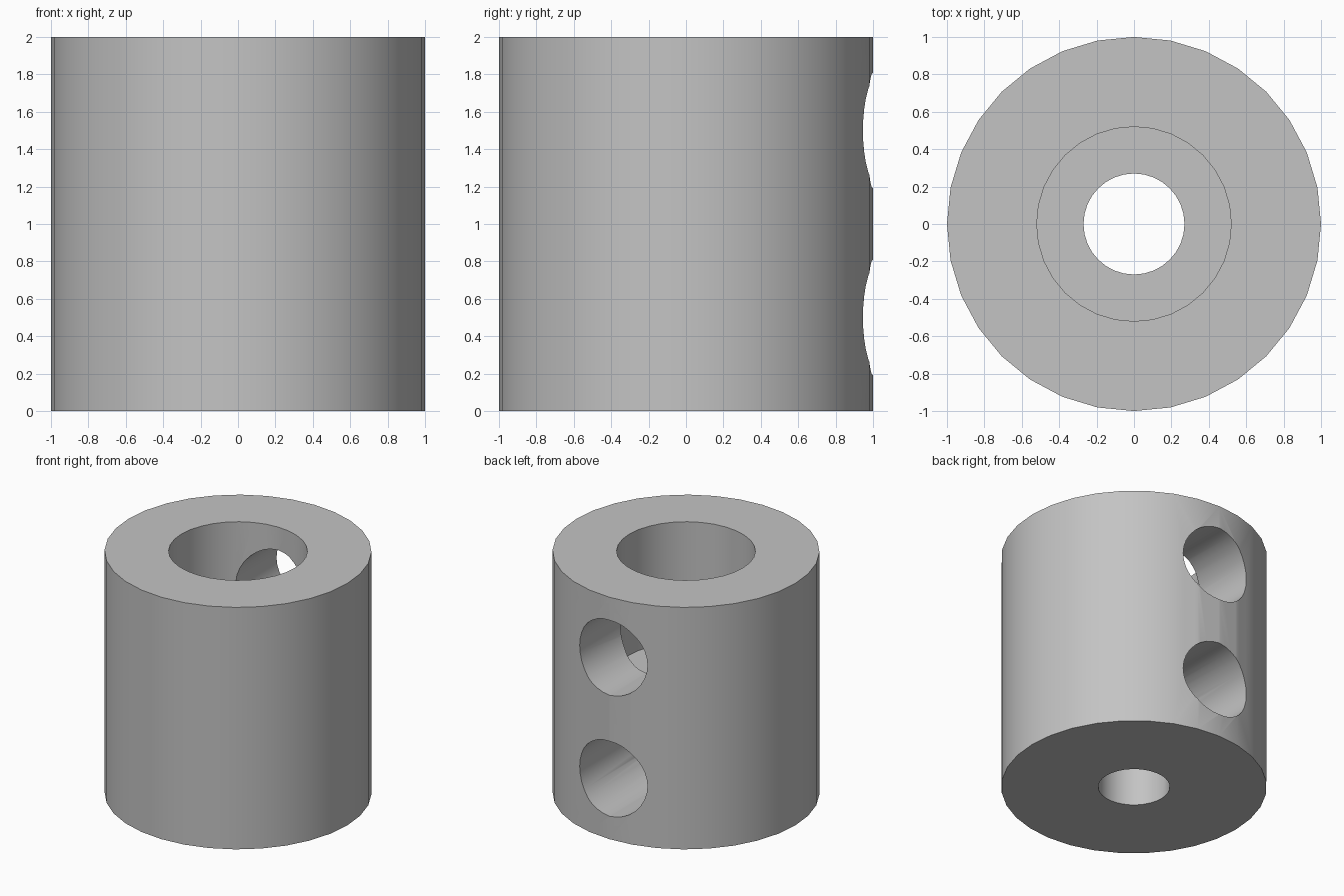
import bpy
import bmesh
import math
from mathutils import Matrix

SIDES = 32
cube = bpy.data.objects.get("Cube")
if cube:
    bpy.data.objects.remove(cube, do_unlink=True)

# Material
grey = bpy.data.materials.new("plain grey")
grey.use_nodes = True
colour = (0.55, 0.55, 0.55, 1)
grey.diffuse_color = colour
grey.node_tree.nodes["Principled BSDF"].inputs["Base Color"].default_value = colour


def make_object(name, bm):
    bmesh.ops.recalc_face_normals(bm, faces=bm.faces)
    mesh = bpy.data.meshes.new(name)
    bm.to_mesh(mesh)
    bm.free()
    mesh.materials.append(grey)
    obj = bpy.data.objects.new(name, mesh)
    bpy.context.collection.objects.link(obj)
    return obj


def lathe(name, profile):
    """Turn a closed (radius, height) profile around z."""
    bm = bmesh.new()
    verts = [bm.verts.new((r, 0, z)) for r, z in profile]
    edges = [bm.edges.new((verts[i - 1], verts[i])) for i in range(len(verts))]
    bmesh.ops.spin(bm, geom=verts + edges, cent=(0, 0, 0), axis=(0, 0, 1),
                   angle=math.tau, steps=SIDES, use_merge=True)
    bmesh.ops.remove_doubles(bm, verts=bm.verts, dist=0.0001)
    return make_object(name, bm)


def hole_cutter(name, radius, z, start, end):
    """Cylinder along y from start to end."""
    bm = bmesh.new()
    place = Matrix.Translation((0, (start + end) / 2, z)) @ Matrix.Rotation(math.pi / 2, 4, "X")
    bmesh.ops.create_cone(bm, cap_ends=True, segments=SIDES, radius1=radius,
                          radius2=radius, depth=end - start, matrix=place)
    return make_object(name, bm)


# Sleeve with a wide upper bore stepping down to a narrow lower bore
outer, wide, narrow = 1.0, 0.52, 0.27
body = lathe("coupling_sleeve", [(narrow, 0), (outer, 0), (outer, 2),
                                 (wide, 2), (wide, 1), (narrow, 1)])

# Two screw holes through the back wall into the bores
cutters = [hole_cutter(f"{name}_hole_cutter", 0.31, z, 0, 1.3)
           for name, z in (("lower", 0.5), ("upper", 1.5))]
bpy.ops.object.select_all(action="DESELECT")
body.select_set(True)
bpy.context.view_layer.objects.active = body
for cutter in cutters:
    mod = body.modifiers.new("screw_hole", "BOOLEAN")
    mod.operation = "DIFFERENCE"
    mod.solver = "EXACT"
    mod.object = cutter
    bpy.ops.object.modifier_apply(modifier=mod.name)
for cutter in cutters:
    bpy.data.objects.remove(cutter, do_unlink=True)

bpy.ops.object.shade_smooth_by_angle(angle=math.radians(30))
